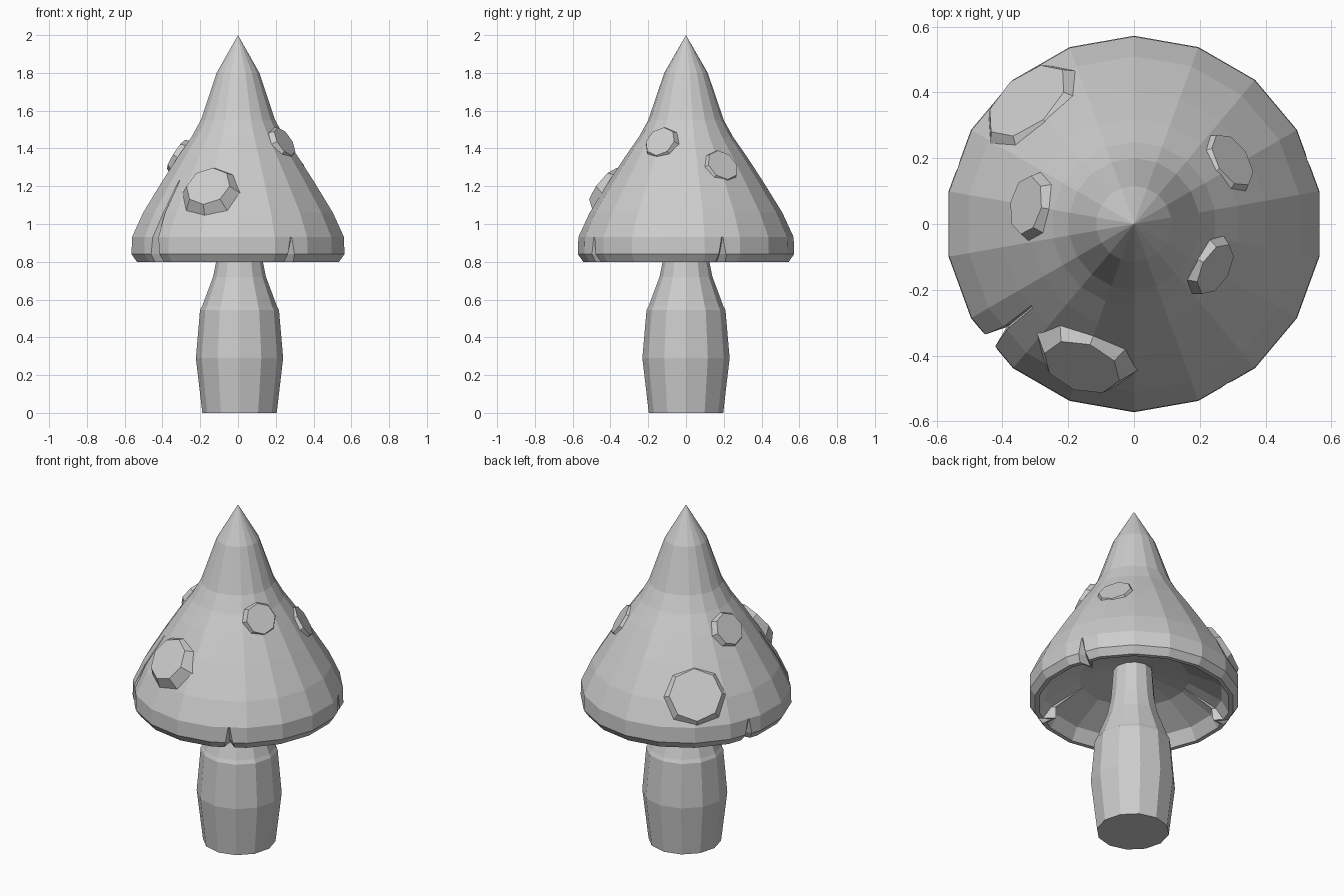
import bpy, bmesh
from math import sin, cos, pi, radians
from mathutils import Vector, Matrix

cube = bpy.data.objects.get("Cube")
if cube:
    bpy.data.objects.remove(cube, do_unlink=True)

GREY = (0.604, 0.604, 0.604, 1)
grey = bpy.data.materials.new("pale_grey")
grey.use_nodes = True
grey.diffuse_color = GREY
grey.node_tree.nodes["Principled BSDF"].inputs["Base Color"].default_value = GREY

RIM = 0.8  # height of the lower edge of the cap


def add_object(name, bm):
    bmesh.ops.recalc_face_normals(bm, faces=bm.faces)
    mesh = bpy.data.meshes.new(name)
    bm.to_mesh(mesh)
    bm.free()
    mesh.materials.append(grey)
    obj = bpy.data.objects.new(name, mesh)
    bpy.context.collection.objects.link(obj)


def lathe(name, profile, sides, offset_x=0, splits=()):
    """Turn (radius, height) points around z, with V-shaped splits rising from the rim.

    Each split is (azimuth, half width in degrees, top height, depth fraction).
    """
    step = 2 * pi / sides
    # a column is (azimuth, split, side of the split)
    columns = [(pi / 2 + step * i, None, 0) for i in range(sides)]
    for split in splits:
        columns += [(radians(split[0] + side * split[1]), split, side) for side in (-1, 0, 1)]
    columns.sort(key=lambda column: column[0] % (2 * pi))

    bm = bmesh.new()
    rings = []
    for r, z in profile:
        if r == 0:
            rings.append([bm.verts.new((offset_x, 0, z))] * len(columns))
            continue
        ring = []
        for angle, split, side in columns:
            shrink = 1
            if split:
                # the split narrows and gets shallower towards its top
                openness = max(0, (split[2] - z) / (split[2] - RIM)) if r > 0.4 else 0
                angle = radians(split[0] + side * split[1] * min(1, max(0.15, openness)))
                if side == 0:
                    shrink = 1 - split[3] * openness
            # keep added columns on the straight sides of the polygon
            t = (angle - pi / 2 + 1e-6) % step
            reach = shrink * r * cos(step / 2) / cos(t - step / 2)
            ring.append(bm.verts.new((offset_x + reach * cos(angle), reach * sin(angle), z)))
        rings.append(ring)
    for low, high in zip(rings, rings[1:]):
        for i in range(len(columns)):
            j = (i + 1) % len(columns)
            bm.faces.new(list(dict.fromkeys((low[i], low[j], high[j], high[i]))))
    add_object(name, bm)


# Stem: bulging, running up inside the cap
lathe("stem", [(0, 0), (0.197, 0), (0.231, 0.29), (0.209, 0.545), (0.198, 0.565),
               (0.14, 0.72), (0.12, 0.82), (0.1, 1.1), (0, 1.1)], 12, 0.008)

# Cap: pointed bell with a hollow underside and splits in the rim
outer = [(0.544, RIM), (0.572, 0.84), (0.57, 0.93), (0.51, 1.06), (0.405, 1.23),
         (0.32, 1.36), (0.25, 1.46), (0.2, 1.55), (0.115, 1.8), (0, 2)]
hollow = [(0, 1.02), (0.1, 1.0), (0.3, 0.96), (0.48, 0.87), (0.52, RIM)]
lathe("cap", hollow + outer, 18, splits=[(219, 4, 1.12, 0.19), (300, 3, 0.925, 0.12),
                                         (20, 3, 0.925, 0.12), (162, 3, 0.925, 0.1)])


def cap_radius(z):
    for (r0, z0), (r1, z1) in zip(outer, outer[1:]):
        if z0 <= z <= z1:
            return r0 + (r1 - r0) * (z - z0) / (z1 - z0)


def wart(name, azimuth, z, radius, lift, tilt=35):
    """Flat eight-sided boss with a sloping skirt, lying on the cap surface."""
    a, e = radians(azimuth), radians(tilt)
    normal = Vector((cos(a) * cos(e), sin(a) * cos(e), sin(e)))
    r = cap_radius(z)
    height = 0.08
    centre = Vector((r * cos(a), r * sin(a), z)) + normal * (lift - height / 2)
    bm = bmesh.new()
    bmesh.ops.create_cone(bm, cap_ends=True, segments=8, radius1=radius * 1.3,
                          radius2=radius * 0.9, depth=height)
    turn = normal.to_track_quat("Z", "Y").to_matrix().to_4x4()
    bm.transform(Matrix.Translation(centre) @ turn)
    add_object(name, bm)


# Warts scattered over the cap
wart("front_wart", -110, 1.18, 0.135, 0.034, 37)
wart("upper_left_wart", -29, 1.43, 0.095, 0.014, 30)
wart("upper_right_wart", 170, 1.36, 0.1, 0.016, 32)
wart("back_left_wart", 33, 1.31, 0.1, 0.005, 32)
wart("back_right_wart", 131, 1.09, 0.16, 0.006, 32)
